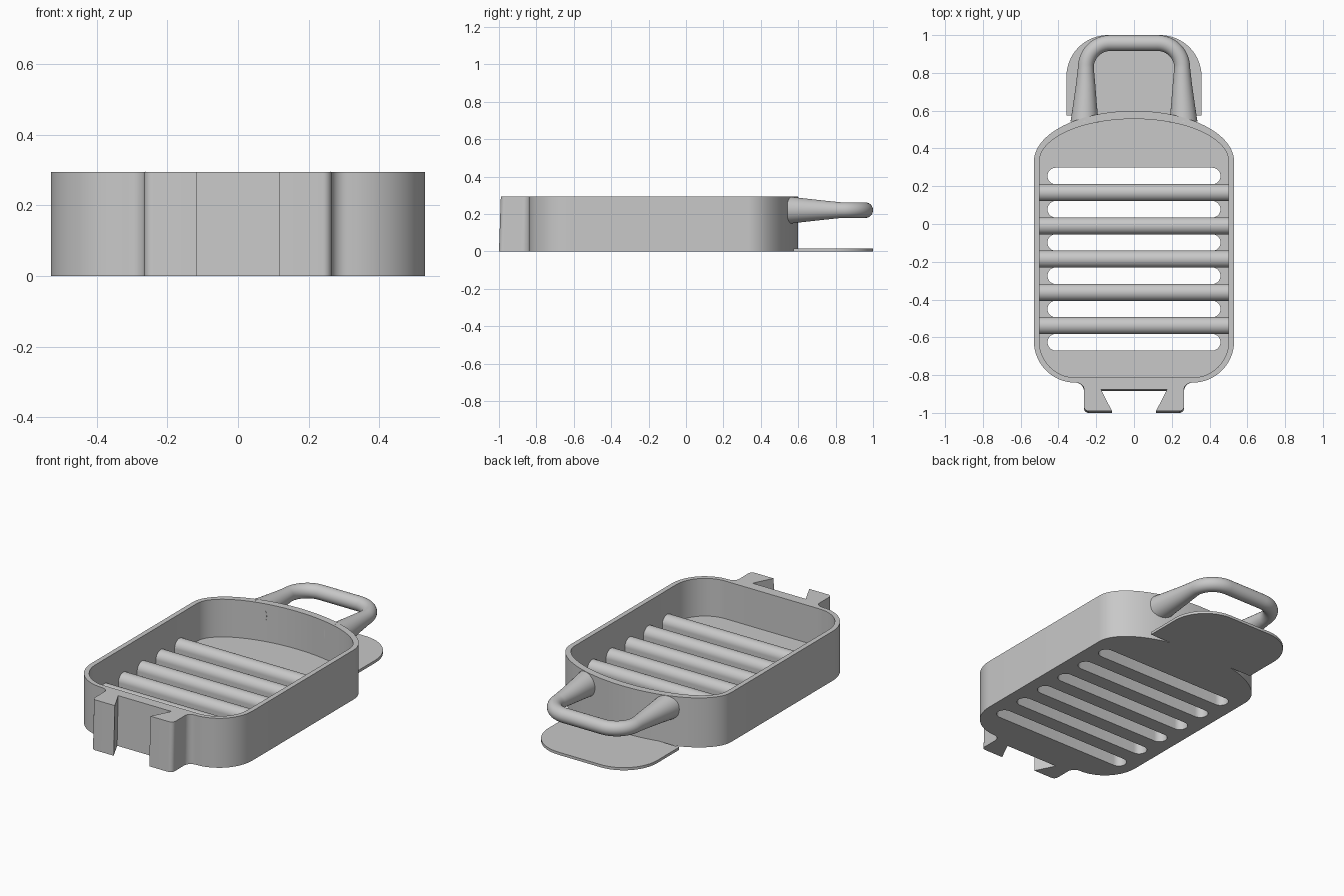
import bpy, bmesh, math
from mathutils import Vector, Matrix

cube = bpy.data.objects.get("Cube")
if cube:
    bpy.data.objects.remove(cube, do_unlink=True)

grey = bpy.data.materials.new("plain_grey")
grey.use_nodes = True
COLOUR = (0.58, 0.58, 0.58, 1)
grey.diffuse_color = COLOUR
grey.node_tree.nodes["Principled BSDF"].inputs["Base Color"].default_value = COLOUR

HEIGHT, FLOOR = 0.294, 0.07
PITCH, SLOT_Y, SLOT_R = 0.176, 0.254, 0.044
RIB_R, RIB_Z = 0.0455, 0.105


def arc(cx, cy, rx, ry, a0, a1, n=16):
    """Points on an elliptical arc, angles in degrees."""
    angles = [math.radians(a0 + (a1 - a0) * i / n) for i in range(n + 1)]
    return [(cx + rx * math.cos(a), cy + ry * math.sin(a)) for a in angles]


def mirrored(half):
    """Close a +x half outline by mirroring it, skipping points on the axis."""
    return half + [(-x, y) for x, y in reversed(half) if abs(x) > 1e-5]


def add_prism(bm, outline, low, high):
    bottom = [bm.verts.new((x, y, low)) for x, y in outline]
    face = bm.faces.new(bottom)
    new = bmesh.ops.extrude_face_region(bm, geom=[face])["geom"]
    top = [v for v in new if isinstance(v, bmesh.types.BMVert)]
    bmesh.ops.translate(bm, verts=top, vec=(0, 0, high - low))


def make_object(name, bm):
    bmesh.ops.recalc_face_normals(bm, faces=bm.faces[:])
    mesh = bpy.data.meshes.new(name)
    bm.to_mesh(mesh)
    bm.free()
    mesh.materials.append(grey)
    obj = bpy.data.objects.new(name, mesh)
    bpy.context.collection.objects.link(obj)
    return obj


def prism(name, outlines, low, high):
    bm = bmesh.new()
    for outline in outlines:
        add_prism(bm, outline, low, high)
    return make_object(name, bm)


def select_only(obj):
    bpy.ops.object.select_all(action="DESELECT")
    obj.select_set(True)
    bpy.context.view_layer.objects.active = obj


def cut(obj, cutter):
    mod = obj.modifiers.new("cut", "BOOLEAN")
    mod.operation, mod.solver, mod.object = "DIFFERENCE", "EXACT", cutter
    select_only(obj)
    bpy.ops.object.modifier_apply(modifier=mod.name)
    bpy.data.objects.remove(cutter, do_unlink=True)


def smooth(obj):
    select_only(obj)
    bpy.ops.object.shade_smooth_by_angle(angle=math.radians(35))


# Tray body: domed back, rounded front corners, two tabs with a dovetail gap
outer = mirrored(
    arc(0, 0.33, 0.53, 0.269, 90, 0, 32)
    + arc(0.31, -0.62, 0.22, 0.22, 0, -90)
    + arc(0.31, -0.885, 0.045, 0.045, 90, 180, 8)
    + arc(0.24, -0.975, 0.025, 0.025, 0, -90, 6)
    + [(0.117, -1.0), (0.175, -0.885)])
body = prism("tray_body", [outer], 0, HEIGHT)
for v in body.data.vertices:      # the mounting tabs lean back slightly
    lean = min(max((-0.84 - v.co.y) / 0.045, 0), 1)
    v.co.y += 0.01 * lean * v.co.z / HEIGHT

# Hollow interior
inner = mirrored(arc(0, 0.33, 0.501, 0.226, 90, 0, 32)
                 + arc(0.31, -0.622, 0.191, 0.191, 0, -90))
cut(body, prism("cavity_cutter", [inner], FLOOR, 0.5))

# Drain slots through the floor
slots = []
for i in range(6):
    y = SLOT_Y - PITCH * i
    slots.append(arc(0.414, y, SLOT_R, SLOT_R, -90, 90, 12)
                 + arc(-0.414, y, SLOT_R, SLOT_R, 90, 270, 12))
cut(body, prism("slot_cutter", slots, -0.1, 0.1))
smooth(body)

# Upright ribs with round tops between the slots
for i in range(5):
    y = SLOT_Y - PITCH * (i + 0.5)
    profile = ([(y + RIB_R, FLOOR)] + arc(y, RIB_Z, RIB_R, RIB_R, 0, 180, 24)
               + [(y - RIB_R, FLOOR)])
    rib = prism(f"rib_{i + 1}", [profile], -0.505, 0.505)
    rib.data.transform(Matrix(((0, 0, 1, 0), (1, 0, 0, 0), (0, 1, 0, 0), (0, 0, 0, 1))))
    smooth(rib)

# Thin plate under the handle
plate = prism("back_plate", [mirrored(arc(0.138, 0.78, 0.22, 0.22, 90, 0)
                                      + [(0.358, 0.575)])], 0, 0.016)
smooth(plate)

# Handle: a round bar swept along a loop, thicker where it meets the tray
leg = [(0.262, 0.54, 0.074), (0.259, 0.64, 0.062), (0.256, 0.74, 0.051)]
bend = [(x, y, 0.042) for x, y in arc(0.125, 0.828, 0.13, 0.13, 0, 90, 12)]
half = leg + bend
path = half + [(-x, y, r) for x, y, r in reversed(half)]
bm = bmesh.new()
rings, SIDES = [], 32
for i, (x, y, r) in enumerate(path):
    before, after = path[max(i - 1, 0)], path[min(i + 1, len(path) - 1)]
    along = Vector((after[0] - before[0], after[1] - before[1], 0)).normalized()
    side = Vector((-along.y, along.x, 0))
    ring = []
    for k in range(SIDES):
        a = math.tau * k / SIDES
        ring.append(bm.verts.new(Vector((x, y, 0.221))
                                 + side * r * math.cos(a)
                                 + Vector((0, 0, r * math.sin(a)))))
    rings.append(ring)
for a, b in zip(rings, rings[1:]):
    for k in range(SIDES):
        n = (k + 1) % SIDES
        bm.faces.new((a[k], a[n], b[n], b[k]))
bm.faces.new(rings[0])
bm.faces.new(rings[-1])
smooth(make_object("handle", bm))
